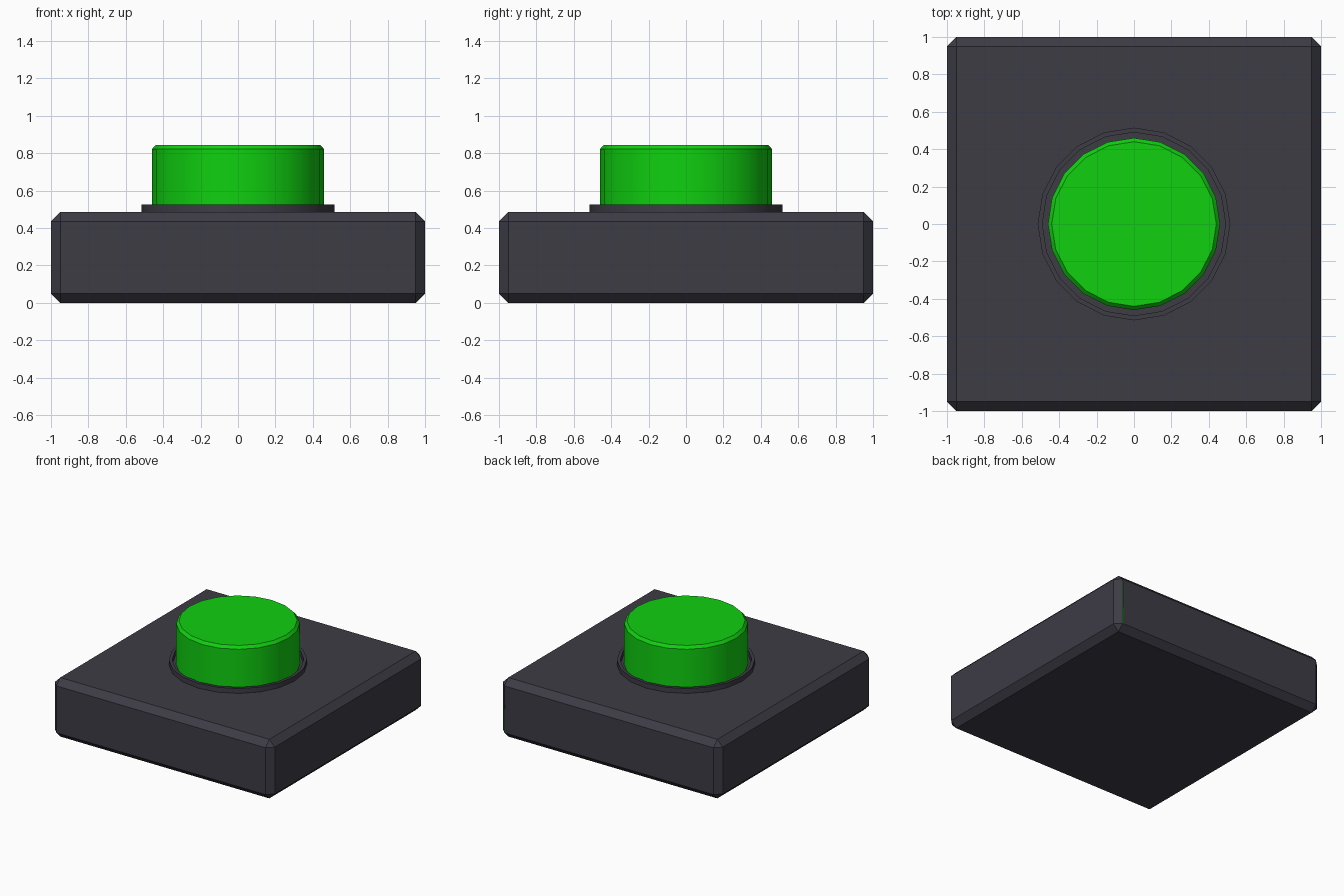
import bpy, bmesh, math

if "Cube" in bpy.data.objects:
    bpy.data.objects.remove(bpy.data.objects["Cube"])

SIDES = 20


def material(name, color):
    m = bpy.data.materials.new(name)
    m.diffuse_color = (*color, 1)
    m.use_nodes = True
    m.node_tree.nodes["Principled BSDF"].inputs["Base Color"].default_value = m.diffuse_color
    return m


dark = material("dark grey", (0.047, 0.045, 0.060))
green = material("green", (0.005, 0.63, 0.005))


def finish(bm, name, mat, smooth=False):
    bmesh.ops.recalc_face_normals(bm, faces=bm.faces)
    mesh = bpy.data.meshes.new(name)
    bm.to_mesh(mesh)
    bm.free()
    mesh.materials.append(mat)
    ob = bpy.data.objects.new(name, mesh)
    bpy.context.collection.objects.link(ob)
    if smooth:
        bpy.ops.object.select_all(action='DESELECT')
        ob.select_set(True)
        bpy.context.view_layer.objects.active = ob
        bpy.ops.object.shade_smooth_by_angle(angle=math.radians(30))
    return ob


def lathe(name, profile, mat, closed=False):
    """Turn an (r, z) profile around z; open profiles get end caps."""
    bm = bmesh.new()
    rings = []
    for r, z in profile:
        rings.append([bm.verts.new((r * math.cos(2 * math.pi * i / SIDES),
                                    r * math.sin(2 * math.pi * i / SIDES), z))
                      for i in range(SIDES)])
    pairs = list(zip(rings, rings[1:]))
    if closed:
        pairs.append((rings[-1], rings[0]))
    else:
        bm.faces.new(rings[0])
        bm.faces.new(rings[-1])
    for a, b in pairs:
        for i in range(SIDES):
            j = (i + 1) % SIDES
            bm.faces.new((a[i], a[j], b[j], b[i]))
    return finish(bm, name, mat, True)


# Chamfered square base
bm = bmesh.new()
bmesh.ops.create_cube(bm, size=1)
for v in bm.verts:
    v.co = (v.co.x * 2, v.co.y * 2, (v.co.z + 0.5) * 0.485)
bmesh.ops.bevel(bm, geom=bm.edges[:], offset=0.05, segments=1, affect='EDGES')
finish(bm, "base", dark)

# Raised collar with a narrow gap around the button
lathe("collar", [(0.515, 0.47), (0.515, 0.525), (0.49, 0.525), (0.49, 0.47)],
      dark, closed=True)

# Push button with chamfered rim
lathe("button", [(0.46, 0.46), (0.46, 0.822), (0.44, 0.845)], green)

# Hairline green sliver on the back right edge of the base
bm = bmesh.new()
tri = [(0.95, 0.05), (0.943, 0.05), (0.95, 0.42)]
front, back = [[bm.verts.new((x, y, z)) for x, z in tri] for y in (0.998, 1.001)]
bm.faces.new(front)
bm.faces.new(back)
for i in range(3):
    j = (i + 1) % 3
    bm.faces.new((front[i], front[j], back[j], back[i]))
finish(bm, "edge_sliver", green)
